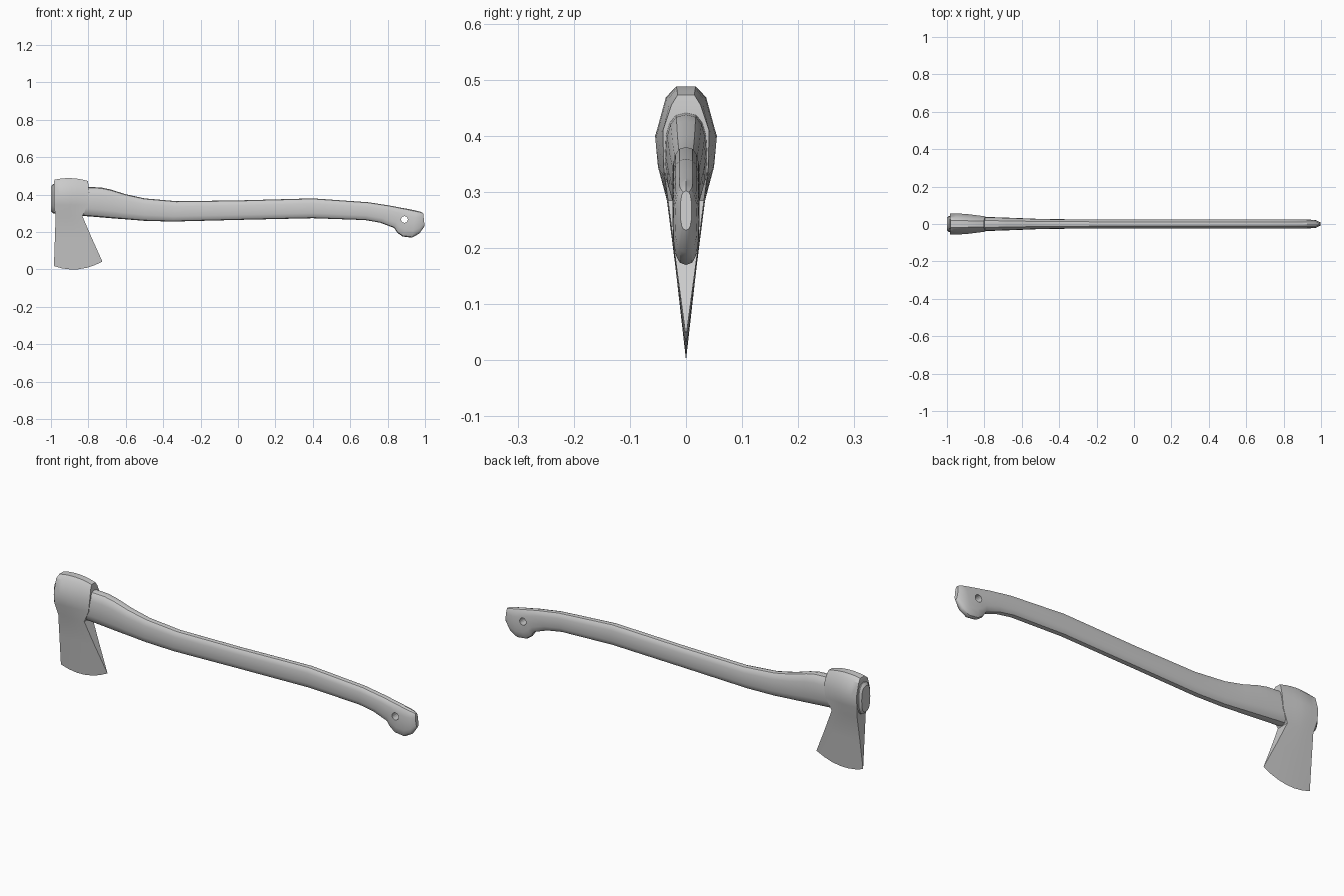
import bpy, bmesh
from math import cos, sin, pi, copysign

if "Cube" in bpy.data.objects:
    bpy.data.objects.remove(bpy.data.objects["Cube"])


def finish(name, bm, angle=35):
    bmesh.ops.remove_doubles(bm, verts=bm.verts, dist=1e-5)
    bmesh.ops.recalc_face_normals(bm, faces=bm.faces)
    mesh = bpy.data.meshes.new(name)
    bm.to_mesh(mesh)
    bm.free()
    ob = bpy.data.objects.new(name, mesh)
    bpy.context.collection.objects.link(ob)
    bpy.ops.object.select_all(action='DESELECT')
    ob.select_set(True)
    bpy.context.view_layer.objects.active = ob
    bpy.ops.object.shade_smooth_by_angle(angle=angle * pi / 180)
    return ob


# Handle: loft of rounded sections (top x, top z, bottom x, bottom z, half width)
sections = [
    (-1.0, .442, -1.0, .312, .034), (-.99, .456, -.99, .30, .042),
    (-.84, .443, -.84, .287, .039), (-.73, .438, -.75, .28, .036),
    (-.68, .427, -.68, .274, .034), (-.6, .402, -.6, .268, .031),
    (-.5, .38, -.5, .26, .027), (-.33, .365, -.35, .256, .025),
    (0, .369, 0, .265, .024), (.4, .38, .4, .274, .024),
    (.7, .359, .68, .264, .024), (.82, .34, .76, .25, .024),
    (.87, .33, .835, .222, .024), (.9, .325, .852, .196, .024),
    (.93, .319, .88, .176, .024), (.955, .314, .93, .17, .023),
    (.975, .309, .97, .192, .020), (.99, .302, .998, .232, .010),
]
N = 16
bm = bmesh.new()
rings = []
for xt, zt, xb, zb, w in sections:
    ring = []
    for i in range(N):
        c, s = cos(2 * pi * i / N), sin(2 * pi * i / N)
        y = copysign(abs(c) ** .75, c) * w
        t = .5 + .5 * copysign(abs(s) ** .75, s)
        ring.append(bm.verts.new((xb + (xt - xb) * t, y, zb + (zt - zb) * t)))
    rings.append(ring)
for a, b in zip(rings, rings[1:]):
    for i in range(N):
        j = (i + 1) % N
        bm.faces.new((a[i], a[j], b[j], b[i]))
bm.faces.new(rings[0])
bm.faces.new(rings[-1])
handle = finish("handle", bm)

# Lanyard hole
bpy.ops.mesh.primitive_cylinder_add(vertices=16, radius=.018, depth=.2,
                                    location=(.89, 0, .267), rotation=(pi / 2, 0, 0))
cutter = bpy.context.object
cutter.name = "hole_cutter"
cutter.hide_render = True
cutter.hide_set(True)
mod = handle.modifiers.new("hole", 'BOOLEAN')
mod.operation = 'DIFFERENCE'
mod.object = cutter
mod.solver = 'EXACT'

# Axe head rows: left x, right x, z at left/middle/right, half width left, right
rows = [
    (-.98, -.803, .48, .488, .473, .018, .015),
    (-.985, -.80, .464, .468, .455, .036, .026),
    (-.985, -.795, .40, .40, .41, .055, .041),
    (-.985, -.803, .345, .345, .345, .050, .040),
    (-.975, -.832, .285, .285, .285, .034, .032),
    (-.979, -.785, .17, .168, .175, .019, .018),
    (-.984, -.725, .018, .001, .042, 0, 0),
]
COLS = 6
bm = bmesh.new()
sides = {1: [], -1: []}
for x0, x1, za, zm, zc, wa, wb in rows:
    for s in sides:
        line = []
        for k in range(COLS + 1):
            u = k / COLS
            z = za * (1 - u) * (1 - 2 * u) + zm * 4 * u * (1 - u) + zc * u * (2 * u - 1)
            w = wa + (wb - wa) * max(0, (u - .4) / .6)
            line.append(bm.verts.new((x0 + (x1 - x0) * u, s * w, z)))
        sides[s].append(line)
F, B = sides[-1], sides[1]
for r in range(len(rows) - 1):
    for k in range(COLS):
        for g in (F, B):
            bm.faces.new((g[r][k], g[r][k + 1], g[r + 1][k + 1], g[r + 1][k]))
    for k in (0, COLS):
        bm.faces.new((F[r][k], B[r][k], B[r + 1][k], F[r + 1][k]))
for k in range(COLS):
    bm.faces.new((F[0][k], F[0][k + 1], B[0][k + 1], B[0][k]))
finish("axe_head", bm, 30)
